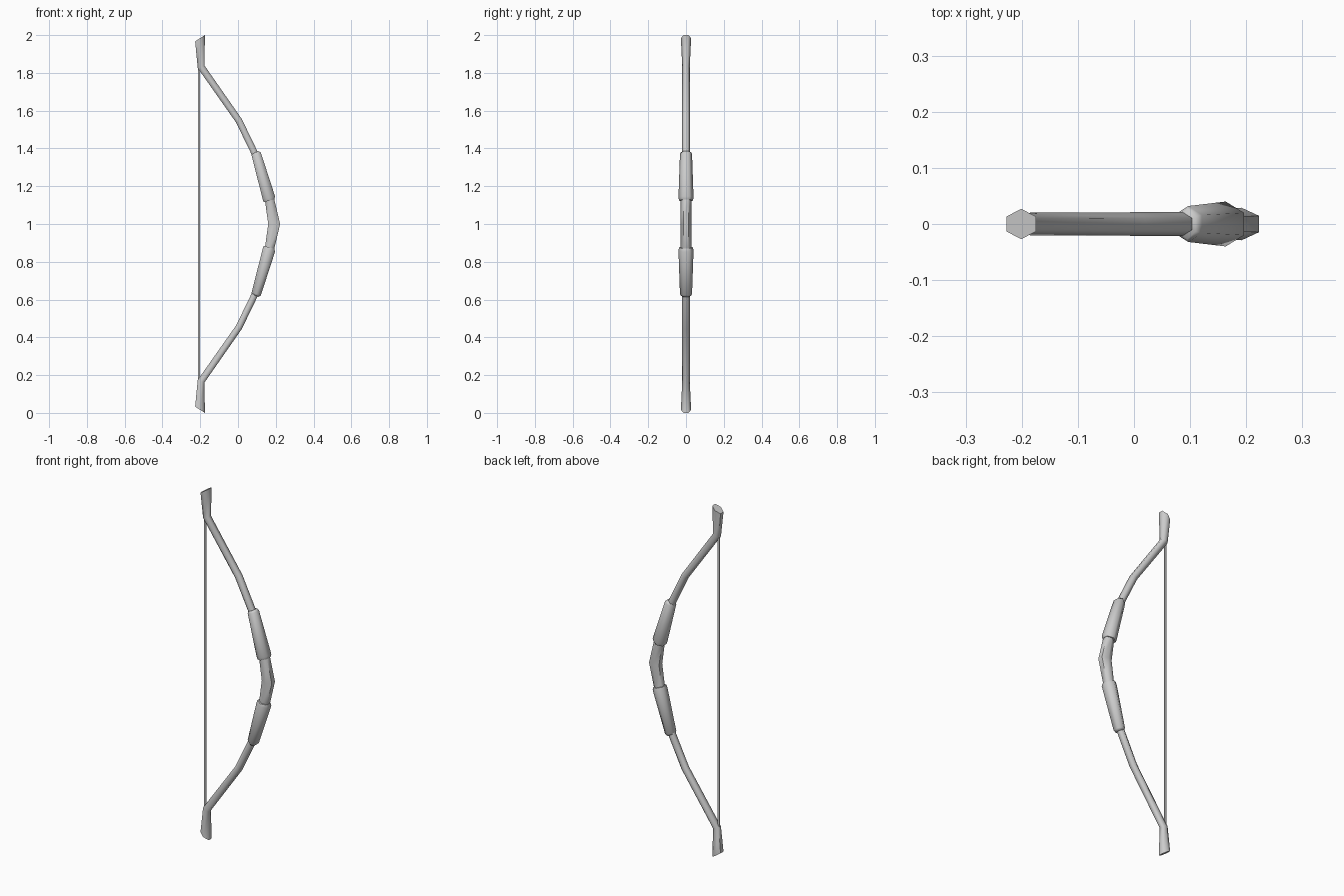
import bpy, bmesh, math

if "Cube" in bpy.data.objects:
    bpy.data.objects.remove(bpy.data.objects["Cube"])

SIDES = 6


def loft(name, rings):
    """Hexagonal loft; each ring = (x1, z1, x2, z2, half width in y)."""
    bm = bmesh.new()
    loops = []
    for x1, z1, x2, z2, ry in rings:
        cx, cz, hx, hz = (x1 + x2) / 2, (z1 + z2) / 2, (x2 - x1) / 2, (z2 - z1) / 2
        loop = []
        for i in range(SIDES):
            a = 2 * math.pi * i / SIDES
            u = math.sin(a) / math.sin(math.pi / 3)
            loop.append(bm.verts.new((cx + hx * u, ry * math.cos(a), cz + hz * u)))
        loops.append(loop)
    for a, b in zip(loops, loops[1:]):
        for i in range(SIDES):
            j = (i + 1) % SIDES
            bm.faces.new((a[i], a[j], b[j], b[i]))
    bm.faces.new(loops[0])
    bm.faces.new(loops[-1])
    bmesh.ops.recalc_face_normals(bm, faces=bm.faces)
    me = bpy.data.meshes.new(name)
    bm.to_mesh(me)
    bm.free()
    ob = bpy.data.objects.new(name, me)
    bpy.context.collection.objects.link(ob)
    bpy.ops.object.select_all(action='DESELECT')
    ob.select_set(True)
    bpy.context.view_layer.objects.active = ob
    bpy.ops.object.shade_smooth_by_angle(angle=math.radians(62))
    return ob


def flip(rings):
    return [(x1, 2 - z1, x2, 2 - z2, r) for x1, z1, x2, z2, r in reversed(rings)]


# Bow stave: tip, nock bend, limb bend, sleeve ends, grip centre
upper = [
    (-0.227, 1.967, -0.175, 2.000, 0.027),
    (-0.213, 1.825, -0.178, 1.840, 0.020),
    (-0.010, 1.537, 0.020, 1.556, 0.021),
    (0.070, 1.372, 0.102, 1.387, 0.021),
    (0.144, 1.115, 0.193, 1.127, 0.028),
]
loft("bow_stave", upper + [(0.160, 1.0, 0.223, 1.0, 0.029)] + flip(upper))

# Wrapped sleeves above and below the grip
sleeve = [
    (0.080, 1.375, 0.110, 1.386, 0.027),
    (0.072, 1.362, 0.121, 1.378, 0.032),
    (0.131, 1.130, 0.196, 1.147, 0.040),
    (0.136, 1.116, 0.193, 1.131, 0.036),
]
loft("upper_sleeve", sleeve)
loft("lower_sleeve", flip(sleeve))

# Bow string
loft("bow_string", [(-0.213, z, -0.201, z, 0.006) for z in (0.16, 1.84)])
